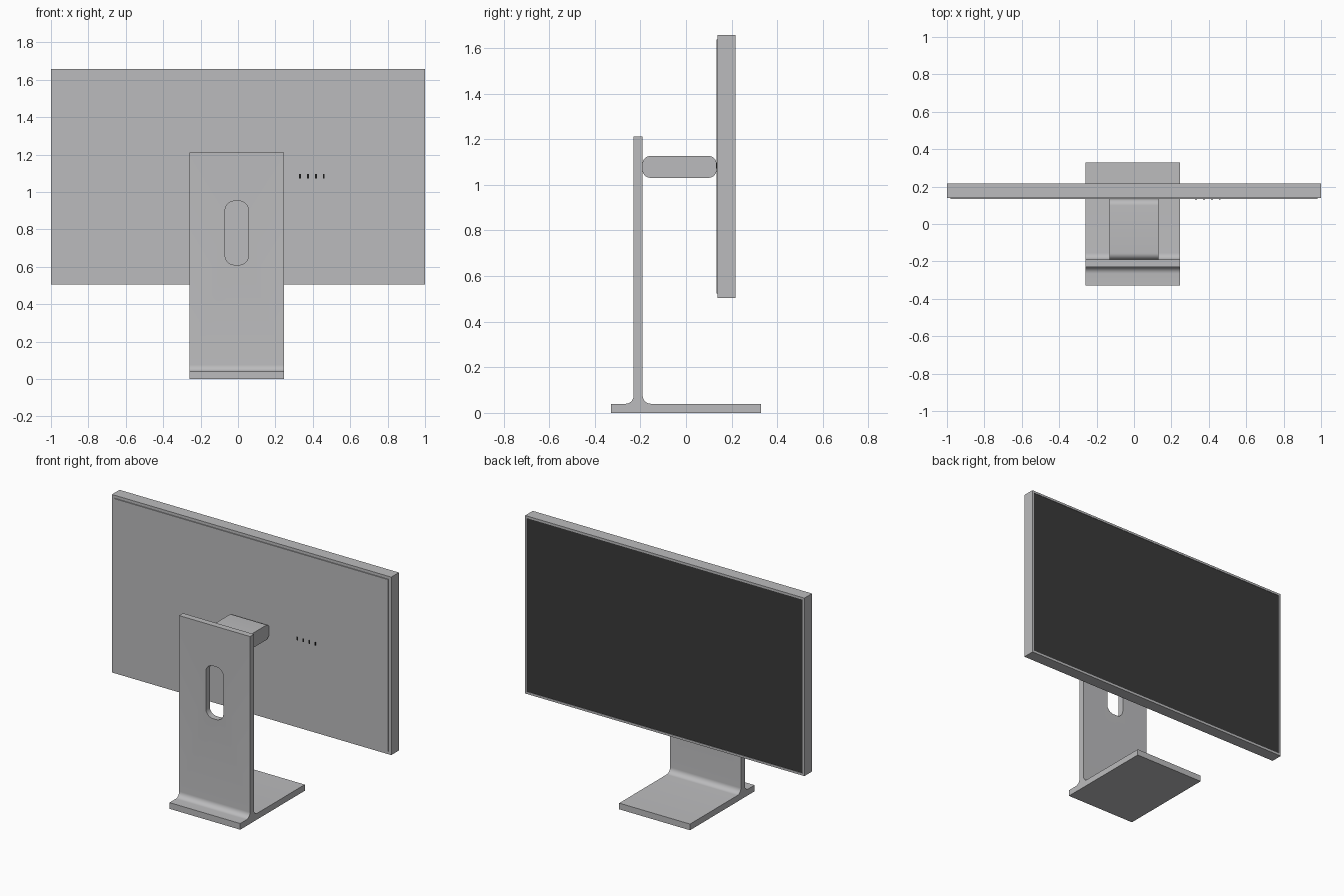
import bpy, bmesh, math
from mathutils import Vector

if "Cube" in bpy.data.objects:
    bpy.data.objects.remove(bpy.data.objects["Cube"])


def material(name, rgb):
    m = bpy.data.materials.new(name)
    m.diffuse_color = (*rgb, 1)
    m.use_nodes = True
    m.node_tree.nodes["Principled BSDF"].inputs["Base Color"].default_value = m.diffuse_color
    return m


silver = material("silver metal", (0.50, 0.50, 0.51))
glass = material("dark glass", (0.042, 0.042, 0.042))
black = material("port black", (0.01, 0.01, 0.01))


def finish(name, bm, mats):
    bmesh.ops.recalc_face_normals(bm, faces=bm.faces)
    me = bpy.data.meshes.new(name)
    bm.to_mesh(me)
    bm.free()
    ob = bpy.data.objects.new(name, me)
    bpy.context.collection.objects.link(ob)
    for m in mats:
        me.materials.append(m)
    return ob


def smooth(ob):
    bpy.ops.object.select_all(action='DESELECT')
    ob.select_set(True)
    bpy.context.view_layer.objects.active = ob
    bpy.ops.object.shade_smooth_by_angle(angle=math.radians(30))


def prism(name, pts, axis, a, b, mat):
    """Extrude an outline along x (points are y,z) or y (points are x,z)."""
    bm = bmesh.new()
    place = (lambda p: (a, p[0], p[1])) if axis == 'x' else (lambda p: (p[0], a, p[1]))
    face = bm.faces.new([bm.verts.new(place(p)) for p in pts])
    new = bmesh.ops.extrude_face_region(bm, geom=[face])['geom']
    shift = Vector((b - a, 0, 0)) if axis == 'x' else Vector((0, b - a, 0))
    bmesh.ops.translate(bm, vec=shift, verts=[v for v in new if isinstance(v, bmesh.types.BMVert)])
    return finish(name, bm, [mat])


def arc(cx, cz, r, start, end, n=8):
    return [(cx + r * math.cos(math.radians(start + (end - start) * i / n)),
             cz + r * math.sin(math.radians(start + (end - start) * i / n))) for i in range(n + 1)]


def rounded_rect(x0, x1, z0, z1, r):
    return (arc(x1 - r, z0 + r, r, -90, 0) + arc(x1 - r, z1 - r, r, 0, 90)
            + arc(x0 + r, z1 - r, r, 90, 180) + arc(x0 + r, z0 + r, r, 180, 270))


def box_bm(x0, x1, y0, y1, z0, z1):
    bm = bmesh.new()
    bmesh.ops.create_cube(bm, size=1)
    for v in bm.verts:
        v.co = (x1 if v.co.x > 0 else x0, y1 if v.co.y > 0 else y0, z1 if v.co.z > 0 else z0)
    return bm


# Stand: foot and upright in one filleted profile
r = 0.035
profile = ([(-0.33, 0), (0.33, 0), (0.33, 0.04)]
           + arc(-0.19 + r, 0.04 + r, r, 270, 180)
           + [(-0.19, 1.212), (-0.23, 1.212)]
           + arc(-0.23 - r, 0.04 + r, r, 0, -90)
           + [(-0.33, 0.04)])
stand = prism("stand", profile, 'x', -0.26, 0.247, silver)

# Cable slot through the upright
cutter = prism("slot_cutter", rounded_rect(-0.069, 0.056, 0.61, 0.951, 0.05), 'y', -0.3, -0.1, silver)
cutter.hide_render = True
mod = stand.modifiers.new("slot", 'BOOLEAN')
mod.operation = 'DIFFERENCE'
mod.solver = 'EXACT'
mod.object = cutter
bpy.context.view_layer.objects.active = stand
bpy.ops.object.modifier_apply(modifier=mod.name)
bpy.data.objects.remove(cutter)
smooth(stand)

# Arm joining the upright to the display
smooth(prism("arm", rounded_rect(-0.191, 0.134, 1.031, 1.127, 0.035), 'x', -0.13, 0.13, silver))

# Display shell with a slightly sunken screen on the +y face
bm = box_bm(-1, 1, 0.139, 0.217, 0.505, 1.657)
bm.normal_update()
screen = max(bm.faces, key=lambda f: f.normal.y)
bmesh.ops.inset_region(bm, faces=[screen], thickness=0.02)
bmesh.ops.inset_region(bm, faces=[screen], thickness=0.0005, depth=-0.002)
screen.material_index = 1
finish("display", bm, [silver, glass])

# Raised back panel
finish("back_panel", box_bm(-0.98, 0.98, 0.133, 0.1395, 0.524, 1.638), [silver])

# Row of four ports
for i in range(4):
    x = 0.332 + i * 0.0422
    finish(f"port_{i + 1}", box_bm(x - 0.005, x + 0.005, 0.132, 0.136, 1.072, 1.095), [black])
